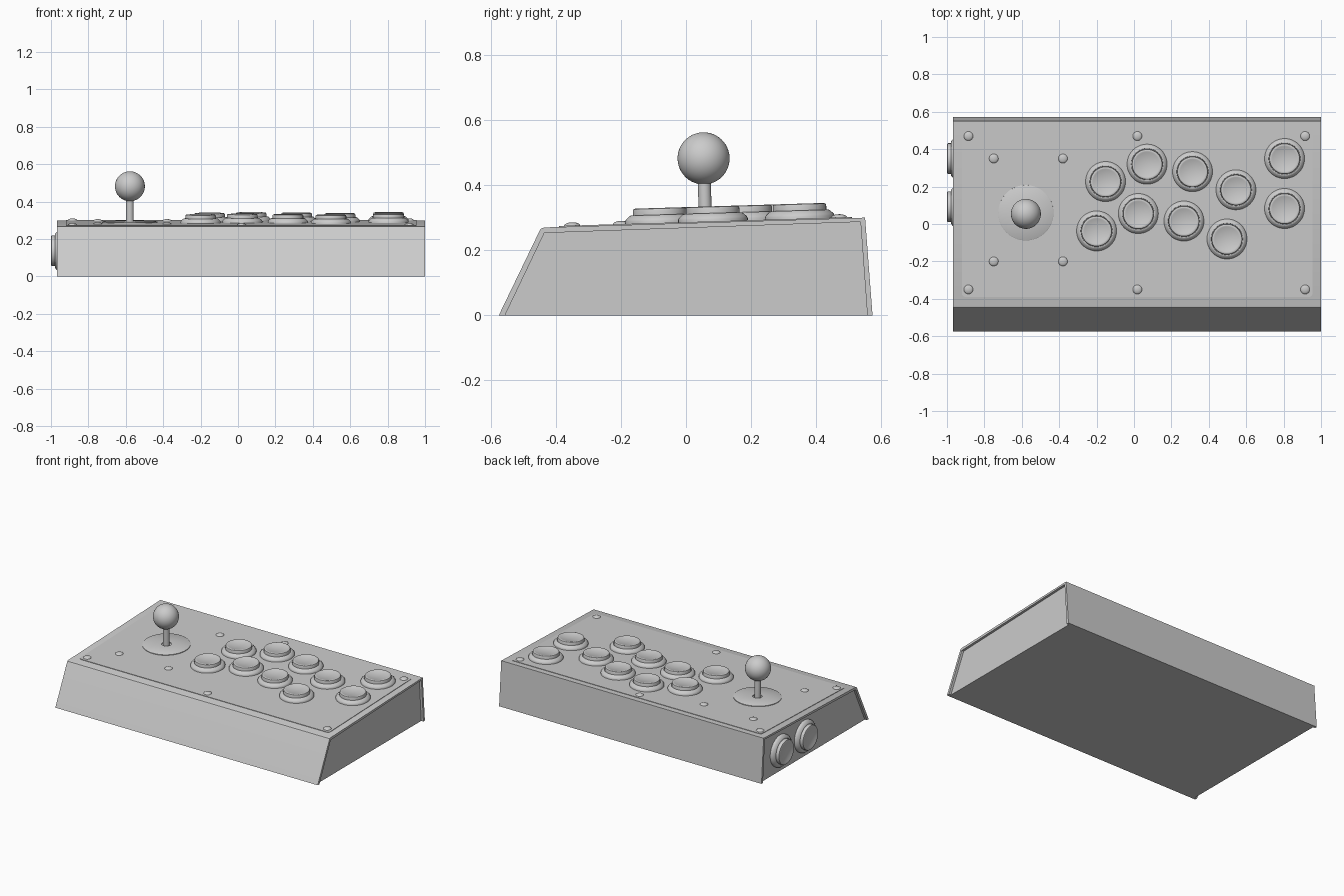
import bpy, bmesh, math
from mathutils import Matrix, Vector

if "Cube" in bpy.data.objects:
    bpy.data.objects.remove(bpy.data.objects["Cube"])

SLOPE = math.atan2(0.03, 0.99)
LEFT, RIGHT = -0.967, 1.0


def finish(name, bm, matrix=Matrix()):
    bmesh.ops.remove_doubles(bm, verts=bm.verts, dist=1e-5)
    bmesh.ops.recalc_face_normals(bm, faces=bm.faces)
    mesh = bpy.data.meshes.new(name)
    bm.to_mesh(mesh)
    bm.free()
    ob = bpy.data.objects.new(name, mesh)
    bpy.context.collection.objects.link(ob)
    ob.matrix_world = matrix
    bpy.ops.object.select_all(action='DESELECT')
    ob.select_set(True)
    bpy.context.view_layer.objects.active = ob
    bpy.ops.object.shade_smooth_by_angle(angle=math.radians(35))
    return ob


def prism(name, points, extrude, matrix=Matrix()):
    """Extrude a closed outline of 3D points along a vector."""
    bm = bmesh.new()
    face = bm.faces.new([bm.verts.new(p) for p in points])
    res = bmesh.ops.extrude_face_region(bm, geom=[face], use_keep_orig=True)
    verts = [v for v in res['geom'] if isinstance(v, bmesh.types.BMVert)]
    bmesh.ops.translate(bm, verts=verts, vec=Vector(extrude))
    return finish(name, bm, matrix)


def lathe(name, profile, matrix, n=48):
    """Revolve (radius, height) points around local z."""
    bm = bmesh.new()
    rings = [[bm.verts.new((r * math.cos(2 * math.pi * i / n),
                            r * math.sin(2 * math.pi * i / n), z))
              for i in range(n)] for r, z in profile]
    for a, b in zip(rings, rings[1:]):
        for i in range(n):
            j = (i + 1) % n
            bm.faces.new((a[i], a[j], b[j], b[i]))
    return finish(name, bm, matrix)


def on_top(x, y):
    """Frame lying on the sloping top surface."""
    z = 0.27 + (y + 0.44) * math.tan(SLOPE)
    return Matrix.Translation((x, y, z)) @ Matrix.Rotation(SLOPE, 4, 'X')


# Folded outer shell and the recessed core with its end panels
outer = [(-0.575, 0), (-0.451, 0.257), (-0.446, 0.266), (-0.435, 0.270),
         (0.55, 0.30), (0.573, 0)]
inner = [(-0.556, 0), (-0.435, 0.253), (0.536, 0.287), (0.557, 0)]
prism("outer_shell", [(LEFT, y, z) for y, z in outer + inner[::-1]],
      (RIGHT - LEFT, 0, 0))
prism("case_core", [(LEFT + 0.016, y, z) for y, z in inner],
      (RIGHT - LEFT - 0.032, 0, 0))

# Rounded top plate
hx, hy, rad = 0.937, 0.45, 0.018
outline = []
for k, (sx, sy) in enumerate([(1, 1), (-1, 1), (-1, -1), (1, -1)]):
    for i in range(5):
        a = math.pi / 2 * (k + i / 4)
        outline.append((sx * (hx - rad) + rad * math.cos(a),
                        sy * (hy - rad) + rad * math.sin(a), -0.004))
prism("top_plate", outline, (0, 0, 0.007), on_top(0.017, 0.06))

# Push buttons: flared rim, groove and slightly dished plunger
rim = [(0, -0.004), (0.107, -0.004), (0.107, 0.010), (0.104, 0.016),
       (0.093, 0.026), (0.089, 0.028), (0.085, 0.028), (0.084, 0.024), (0, 0.024)]
plunger = [(0, 0.02), (0.082, 0.02), (0.082, 0.042), (0.080, 0.047),
           (0.075, 0.049), (0.069, 0.049), (0.064, 0.046), (0, 0.044)]


def button(name, matrix):
    lathe(name + "_rim", rim, matrix)
    lathe(name + "_plunger", plunger, matrix)


spots = [(-0.152, 0.227), (0.07, 0.32), (0.313, 0.28), (0.545, 0.183),
         (-0.20, -0.037), (0.023, 0.056), (0.267, 0.016), (0.497, -0.08),
         (0.805, 0.35), (0.805, 0.083)]
for i, (x, y) in enumerate(spots):
    button(f"button_{i + 1}", on_top(x, y))
for i, y in enumerate((0.35, 0.092)):
    button(f"side_button_{i + 1}", Matrix.Translation((LEFT + 0.016, y, 0.137))
           @ Matrix.Rotation(-math.pi / 2, 4, 'Y'))

# Domed screws: plate edge and joystick mount
dome = [(0.025 * math.cos(a), 0.002 + 0.011 * math.sin(a))
        for a in [math.pi / 2 * i / 6 for i in range(7)]]
screws = [(x, y) for x in (-0.885, 0.018, 0.915) for y in (-0.35, 0.47)]
screws += [(x, y) for x in (-0.75, -0.38) for y in (-0.20, 0.35)]
for i, (x, y) in enumerate(screws):
    lathe(f"screw_{i + 1}", [(0, -0.003), (0.025, -0.003)] + dome, on_top(x, y), 24)

# Joystick: dust washer with centre hole, shaft and ball
stick = on_top(-0.578, 0.06)
lathe("dust_washer", [(0.03, 0.0), (0.148, 0.0), (0.148, 0.007), (0.145, 0.009),
                      (0.03, 0.009), (0.03, 0.0)], stick, 64)
lathe("stick_shaft", [(0, 0.0), (0.02, 0.0), (0.02, 0.14), (0, 0.14)], stick, 32)
ball = [(0.08 * math.sin(math.pi * i / 24), 0.197 - 0.08 * math.cos(math.pi * i / 24))
        for i in range(25)]
lathe("stick_ball", ball, stick)
